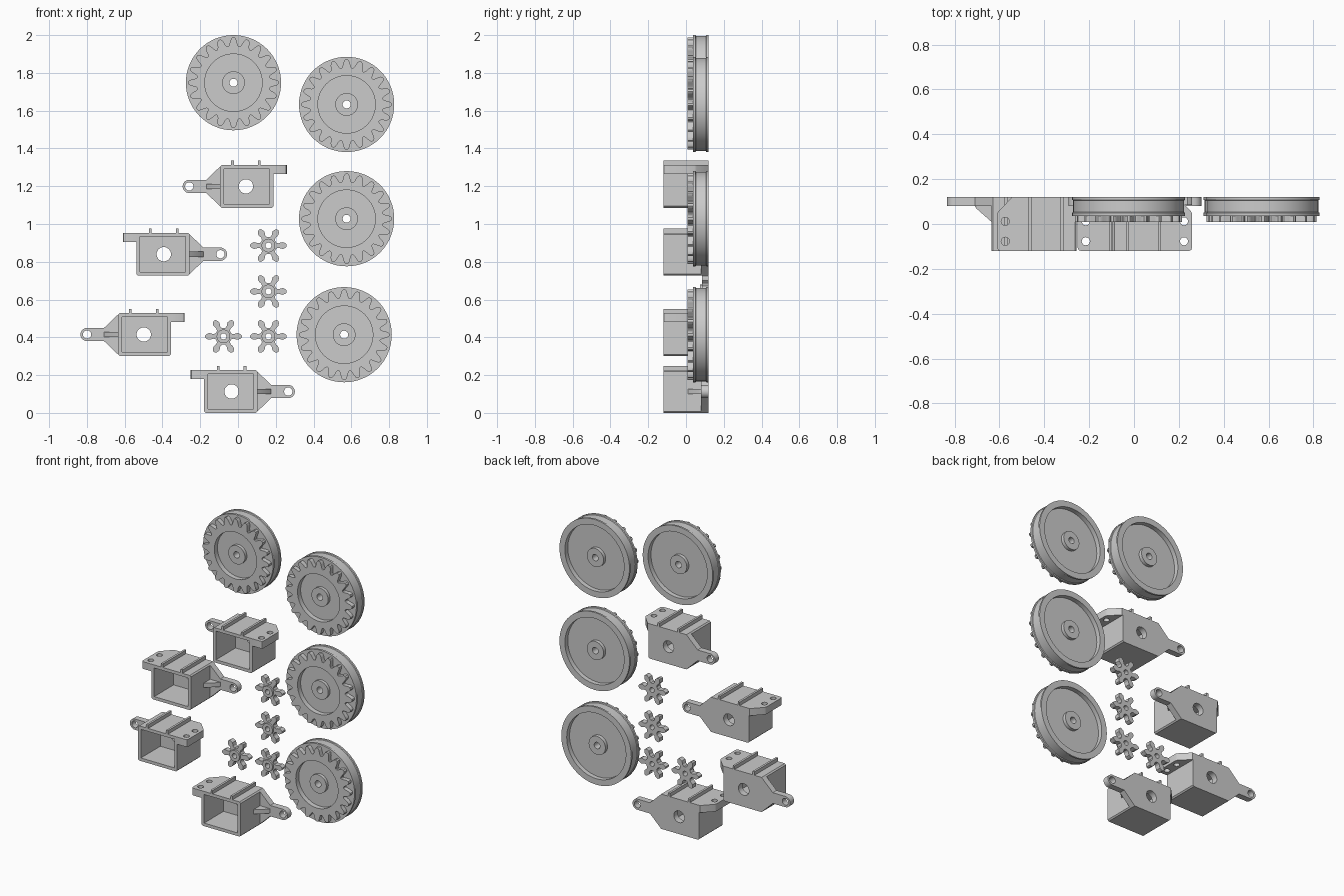
import bpy, bmesh
from math import sin, cos, pi, radians
from mathutils import Matrix

if "Cube" in bpy.data.objects:
    bpy.data.objects.remove(bpy.data.objects["Cube"])


def circle(cx, cy, r, n=32):
    return [(cx + r * cos(2 * pi * i / n), cy + r * sin(2 * pi * i / n)) for i in range(n)]


def prism(bm, loops, a, b, axis='Y'):
    """Extrude a filled outline (first loop) with holes (other loops) from a to b along an axis."""
    cu = bpy.data.curves.new("profile", 'CURVE')
    cu.dimensions = '2D'
    cu.fill_mode = 'BOTH'
    cu.extrude = (b - a) / 2
    for loop in loops:
        sp = cu.splines.new('POLY')
        sp.points.add(len(loop) - 1)
        for p, (x, y) in zip(sp.points, loop):
            p.co = (x, y, 0, 1)
        sp.use_cyclic_u = True
    ob = bpy.data.objects.new("profile", cu)
    bpy.context.collection.objects.link(ob)
    dg = bpy.context.evaluated_depsgraph_get()
    me = bpy.data.meshes.new_from_object(ob.evaluated_get(dg))
    part = bmesh.new()
    part.from_mesh(me)
    bmesh.ops.remove_doubles(part, verts=part.verts, dist=1e-5)
    m = Matrix.Translation((0, 0, (a + b) / 2))
    if axis == 'Y':
        m = Matrix.Translation((0, (a + b) / 2, 0)) @ Matrix.Rotation(pi / 2, 4, 'X')
    part.transform(m)
    bmesh.ops.recalc_face_normals(part, faces=part.faces)
    part.to_mesh(me)
    part.free()
    bm.from_mesh(me)
    bpy.data.objects.remove(ob)
    bpy.data.curves.remove(cu)
    bpy.data.meshes.remove(me)


def lathe(bm, profile, n=64):
    """Spin a closed (radius, y) profile round the y axis."""
    rings = [[bm.verts.new((r * cos(2 * pi * i / n), y, r * sin(2 * pi * i / n)))
              for r, y in profile] for i in range(n)]
    k = len(profile)
    faces = []
    for i in range(n):
        p, q = rings[i], rings[(i + 1) % n]
        for j in range(k):
            faces.append(bm.faces.new((p[j], p[(j + 1) % k], q[(j + 1) % k], q[j])))
    bmesh.ops.recalc_face_normals(bm, faces=faces)


def finish(bm, name):
    me = bpy.data.meshes.new(name)
    bm.to_mesh(me)
    bm.free()
    me.shade_smooth()
    me.set_sharp_from_angle(angle=radians(30))
    return me


def place(me, name, spots):
    for i, (x, z) in enumerate(spots):
        ob = bpy.data.objects.new(f"{name}_{i + 1}", me)
        ob.location = (x, 0, z)
        bpy.context.collection.objects.link(ob)


# Wheel: turned body with rim lips, recessed web and hub, plus toothed face ring
def wheel():
    bm = bmesh.new()
    lathe(bm, [(.021, .02), (.06, .02), (.06, .04), (.152, .04), (.152, .036), (.252, .036),
               (.252, .05), (.247, .053), (.247, .105), (.252, .108), (.252, .12), (.213, .12),
               (.213, .09), (.06, .09), (.06, .112), (.021, .112)])
    half = [(-.5, .193), (-.42, .195), (-.33, .204), (-.25, .22), (-.17, .233), (-.08, .239)]
    tooth = half + [(-f, r) for f, r in half[:0:-1]]
    n = 20
    ring = []
    for i in range(n):
        for f, r in tooth:
            t = pi / 2 + (i + f) * 2 * pi / n
            ring.append((r * cos(t), r * sin(t)))
    prism(bm, [ring, circle(0, 0, .152, 64)], .008, .037)
    return finish(bm, "wheel")


# Pinion: six petal teeth round a bored hub
def pinion():
    bm = bmesh.new()
    side = [(.042, -.015), (.055, -.012), (.066, -.016), (.077, -.018), (.09, -.012), (.097, -.005)]
    petal = side + [(u, -v) for u, v in side[::-1]]
    star = []
    for i in range(6):
        c, s = cos(i * pi / 3), sin(i * pi / 3)
        star += [(u * c - v * s, u * s + v * c) for u, v in petal]
    prism(bm, [star, circle(0, 0, .016, 24)], .085, .12)
    prism(bm, [circle(0, 0, .036), circle(0, 0, .016, 24)], .073, .085)
    return finish(bm, "pinion")


# Motor case: open-fronted box, back plate with arm, gusset, drilled tab and top rails
def case(s):
    bm = bmesh.new()

    def m(pts):
        return [(s * x, y) for x, y in pts]

    L, R, H, c = -.137, .145, .113, .008
    outer = [(L, c - H), (L + c, -H), (R - c, -H), (R, c - H), (R, H), (L + c, H), (L, H - c)]
    inner = [(-.116, -.093), (.126, -.093), (.126, .093), (-.116, .093)]
    prism(bm, [m(outer), m(inner)], -.12, .08)
    tip = [(-.3 + .035 * cos(t), .035 * sin(t)) for t in [pi / 2 + i * pi / 16 for i in range(17)]]
    plate = ([(L + c, H), (L, H - c), (-.21, .035)] + tip +
             [(-.21, -.035), (L, c - H), (L + c, -H), (R - c, -H), (R, c - H), (R, H)])
    prism(bm, [m(plate), m(circle(-.3, 0, .022)), m(circle(0, 0, .038))], .08, .12)
    prism(bm, [m([(-.21, .08), (-.205, .07), (L, .01), (L, .08)])], -.014, .014, 'Z')
    tab = [(R, -.12), (.204, -.12), (.213, -.116), (.217, -.107), (.217, .045), (.212, .056), (.15, .12), (R, .12)]
    prism(bm, [m(tab), m(circle(.181, .012, .018, 24)), m(circle(.181, -.077, .018, 24))], .066, H, 'Z')
    for x in (-.071, .071):
        prism(bm, [m([(x - .007, H), (x + .007, H), (x + .007, H + .023), (x - .007, H + .023)])], -.12, .12)
    return finish(bm, "motor_case")


place(wheel(), "wheel", [(-.024, 1.748), (.575, 1.633), (.575, 1.028), (.562, .414)])
place(pinion(), "pinion", [(.161, .886), (.161, .643), (.161, .405), (-.077, .405)])
place(case(1), "motor_case_left_arm", [(.042, 1.199), (-.499, .415)])
place(case(-1), "motor_case_right_arm", [(-.393, .84), (-.034, .113)])
